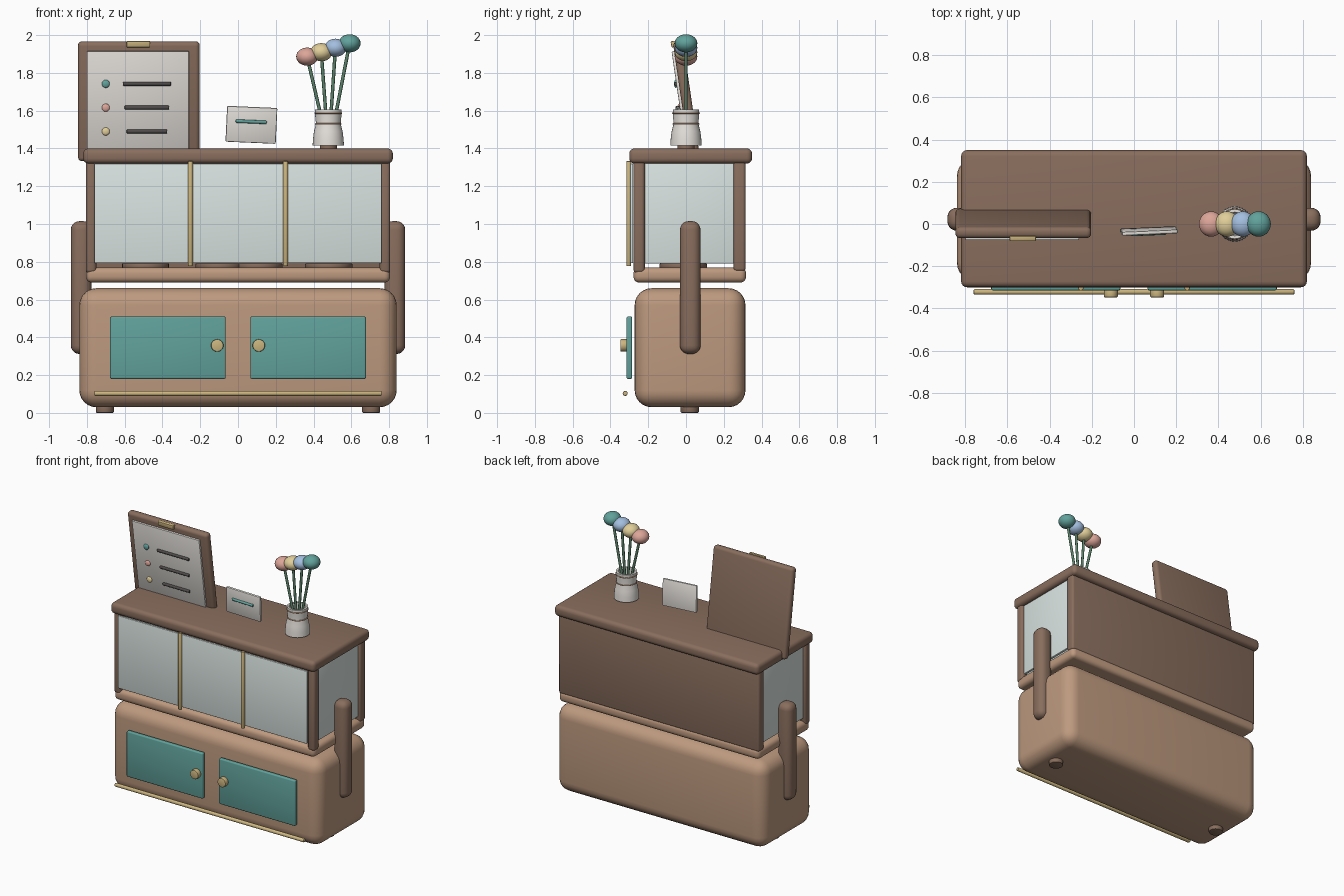
import bpy, bmesh, math
from mathutils import Vector, Matrix

if "Cube" in bpy.data.objects:
    bpy.data.objects.remove(bpy.data.objects["Cube"])


def mat(name, r, g, b):
    m = bpy.data.materials.new(name)
    m.diffuse_color = (r, g, b, 1)
    m.use_nodes = True
    m.node_tree.nodes["Principled BSDF"].inputs["Base Color"].default_value = m.diffuse_color
    return m


TAN = mat("tan", 0.51, 0.32, 0.21)
BROWN = mat("brown", 0.25, 0.155, 0.11)
TEAL = mat("teal", 0.12, 0.36, 0.33)
GLASS = mat("glass", 0.70, 0.78, 0.76)
BRASS = mat("brass", 0.60, 0.46, 0.21)
CREAM = mat("cream", 0.78, 0.75, 0.71)
DARK = mat("dark", 0.08, 0.07, 0.07)
GREEN = mat("green", 0.10, 0.22, 0.14)
PINK = mat("pink", 0.72, 0.38, 0.32)
YELLOW = mat("yellow", 0.75, 0.62, 0.32)
BLUE = mat("blue", 0.37, 0.52, 0.74)


def finish(bm, name, m):
    me = bpy.data.meshes.new(name)
    bmesh.ops.recalc_face_normals(bm, faces=bm.faces)
    bm.to_mesh(me)
    bm.free()
    ob = bpy.data.objects.new(name, me)
    bpy.context.collection.objects.link(ob)
    me.materials.append(m)
    bpy.ops.object.select_all(action='DESELECT')
    ob.select_set(True)
    bpy.context.view_layer.objects.active = ob
    bpy.ops.object.shade_smooth_by_angle(angle=math.radians(40))
    return ob


def box(name, x, y, z, m, r=0.005, seg=3, rot=None):
    """Rounded box given as (min, max) on each axis."""
    bm = bmesh.new()
    bmesh.ops.create_cube(bm, size=1)
    bmesh.ops.scale(bm, verts=bm.verts, vec=(x[1] - x[0], y[1] - y[0], z[1] - z[0]))
    bmesh.ops.bevel(bm, geom=bm.edges[:], offset=r, segments=seg, profile=0.5, affect='EDGES')
    ob = finish(bm, name, m)
    ob.location = [(a + b) / 2 for a, b in (x, y, z)]
    if rot:
        ob.rotation_euler = rot
    return ob


def rod(name, a, b, r, m, bevel=0.0, seg=24):
    """Cylinder between two points."""
    a, b = Vector(a), Vector(b)
    bm = bmesh.new()
    bmesh.ops.create_cone(bm, cap_ends=True, segments=seg, radius1=r, radius2=r, depth=(b - a).length)
    if bevel:
        rims = [e for e in bm.edges if any(len(f.verts) > 4 for f in e.link_faces)]
        bmesh.ops.bevel(bm, geom=rims, offset=bevel, segments=2, profile=0.5, affect='EDGES')
    q = (b - a).to_track_quat('Z', 'Y').to_matrix().to_4x4()
    bmesh.ops.transform(bm, verts=bm.verts, matrix=Matrix.Translation((a + b) / 2) @ q)
    return finish(bm, name, m)


def ball(name, c, s, m):
    bm = bmesh.new()
    bmesh.ops.create_uvsphere(bm, u_segments=24, v_segments=14, radius=1)
    bmesh.ops.scale(bm, verts=bm.verts, vec=s)
    ob = finish(bm, name, m)
    ob.location = c
    return ob


def lathe(name, c, pts, m, closed=False):
    bm = bmesh.new()
    vs = [bm.verts.new((r, 0, z)) for r, z in pts]
    es = [bm.edges.new(p) for p in zip(vs, vs[1:])]
    if closed:
        es.append(bm.edges.new((vs[-1], vs[0])))
    bmesh.ops.spin(bm, geom=vs + es, axis=(0, 0, 1), cent=(0, 0, 0), steps=32, angle=2 * math.pi)
    bmesh.ops.remove_doubles(bm, verts=bm.verts, dist=1e-4)
    ob = finish(bm, name, m)
    ob.location = c
    return ob


# Lower cabinet, case tray and counter top
box("base_cabinet", (-0.84, 0.84), (-0.272, 0.315), (0.03, 0.66), TAN, 0.09, 6)
box("case_tray", (-0.805, 0.805), (-0.278, 0.318), (0.69, 0.77), TAN, 0.03, 4)
box("counter_top", (-0.82, 0.82), (-0.30, 0.35), (1.32, 1.40), BROWN, 0.028, 4)
box("back_panel", (-0.805, 0.805), (0.252, 0.315), (0.75, 1.34), BROWN, 0.015, 3)

# Parts on both sides
for s, side in ((-1, "left"), (1, "right")):
    def sx(a, b):
        return tuple(sorted((s * a, s * b)))
    rod(side + "_foot", (s * 0.705, 0.02, 0), (s * 0.705, 0.02, 0.06), 0.048, BROWN, 0.006)
    box(side + "_door", sx(0.065, 0.677), (-0.315, -0.285), (0.18, 0.51), TEAL, 0.008)
    rod(side + "_knob", (s * 0.11, -0.348, 0.357), (s * 0.11, -0.31, 0.357), 0.033, BRASS, 0.005)
    box(side + "_arm", sx(0.775, 0.885), (-0.032, 0.077), (0.312, 1.015), BROWN, 0.045, 5)
    box(side + "_front_post", sx(0.75, 0.806), (-0.278, -0.218), (0.74, 1.34), BROWN, 0.018, 3)
    box(side + "_glass", sx(0.77, 0.788), (-0.225, 0.26), (0.79, 1.325), GLASS, 0.004)
    rod(side + "_glass_bar", (s * 0.252, -0.303, 0.777), (s * 0.252, -0.303, 1.333), 0.013, BRASS, 0.004)

box("front_glass", (-0.76, 0.76), (-0.296, -0.28), (0.793, 1.32), GLASS, 0.004)
rod("brass_rail", (-0.76, -0.322, 0.103), (0.76, -0.322, 0.103), 0.013, BRASS, 0.004)

# Low trays inside the case
for i, x in enumerate((-0.49, -0.1, 0.11, 0.48)):
    ob = rod("case_plate_%d" % i, (0, 0, 0.765), (0, 0, 0.792), 0.125, BROWN, 0.005)
    ob.location = (x, -0.015, 0)

# Leaning menu board: top leans to the front
T = 0.145
box("board_frame", (-0.847, -0.203), (-0.024, 0.03), (1.33, 1.97), BROWN, 0.022, 4, (T, 0, 0))


def lean(z, d):
    """Y of a point at height z, d in front of the board's middle plane."""
    return 0.003 - (z - 1.65) * math.tan(T) - d


yc = lean(1.655, 0.034)
box("board_sheet", (-0.80, -0.26), (yc - 0.007, yc + 0.009), (1.395, 1.917), CREAM, 0.004, 2, (T, 0, 0))
yc = lean(1.953, 0.026)
box("board_clip", (-0.59, -0.465), (yc - 0.012, yc + 0.012), (1.936, 1.969), BRASS, 0.005, 2, (T, 0, 0))
for z, x0, x1, m in ((1.742, -0.61, -0.355, TEAL), (1.616, -0.60, -0.365, PINK), (1.49, -0.59, -0.375, YELLOW)):
    y = lean(z, 0.043)
    ball("board_dot", (-0.70, y, z), (0.021, 0.01, 0.021), m)
    rod("board_line", (x0, y, z), (x1, y, z), 0.0105, DARK, 0.004, 12)

# Small tilted card
rot = (0.09, math.radians(2.5), math.radians(2.5))
box("card", (-0.062, 0.204), (-0.042, -0.024), (1.43, 1.62), CREAM, 0.006, 2, rot)
rod("card_line", (-0.012, -0.049, 1.545), (0.152, -0.042, 1.538), 0.009, TEAL, 0.004, 12)

# Vase with banded collar
VX = 0.478
rod("vase_foot", (VX, 0, 1.395), (VX, 0, 1.425), 0.045, BROWN)
lathe("vase", (VX, 0, 0), [(0, 1.415), (0.083, 1.415), (0.081, 1.45), (0.076, 1.49), (0.067, 1.525),
      (0.066, 1.54), (0.07, 1.575), (0.07, 1.607), (0.056, 1.607), (0.054, 1.56), (0.05, 1.50), (0, 1.50)], CREAM)
for z, r in ((1.53, 0.067), (1.587, 0.07)):
    ring = [(r + 0.004 * math.cos(k * math.pi / 4), z + 0.004 * math.sin(k * math.pi / 4)) for k in range(8)]
    lathe("vase_band", (VX, 0, 0), ring, TAN, True)

# Flowers
for i, m in enumerate((PINK, YELLOW, BLUE, TEAL)):
    top = (0.366 + 0.075 * i, 0, 1.886 + 0.0235 * i)
    rod("stem_%d" % i, (0.458 + 0.014 * i, 0, 1.49), top, 0.009, GREEN, 0, 12)
    ball("flower_%d" % i, top, (0.058, 0.06, 0.048), m)
